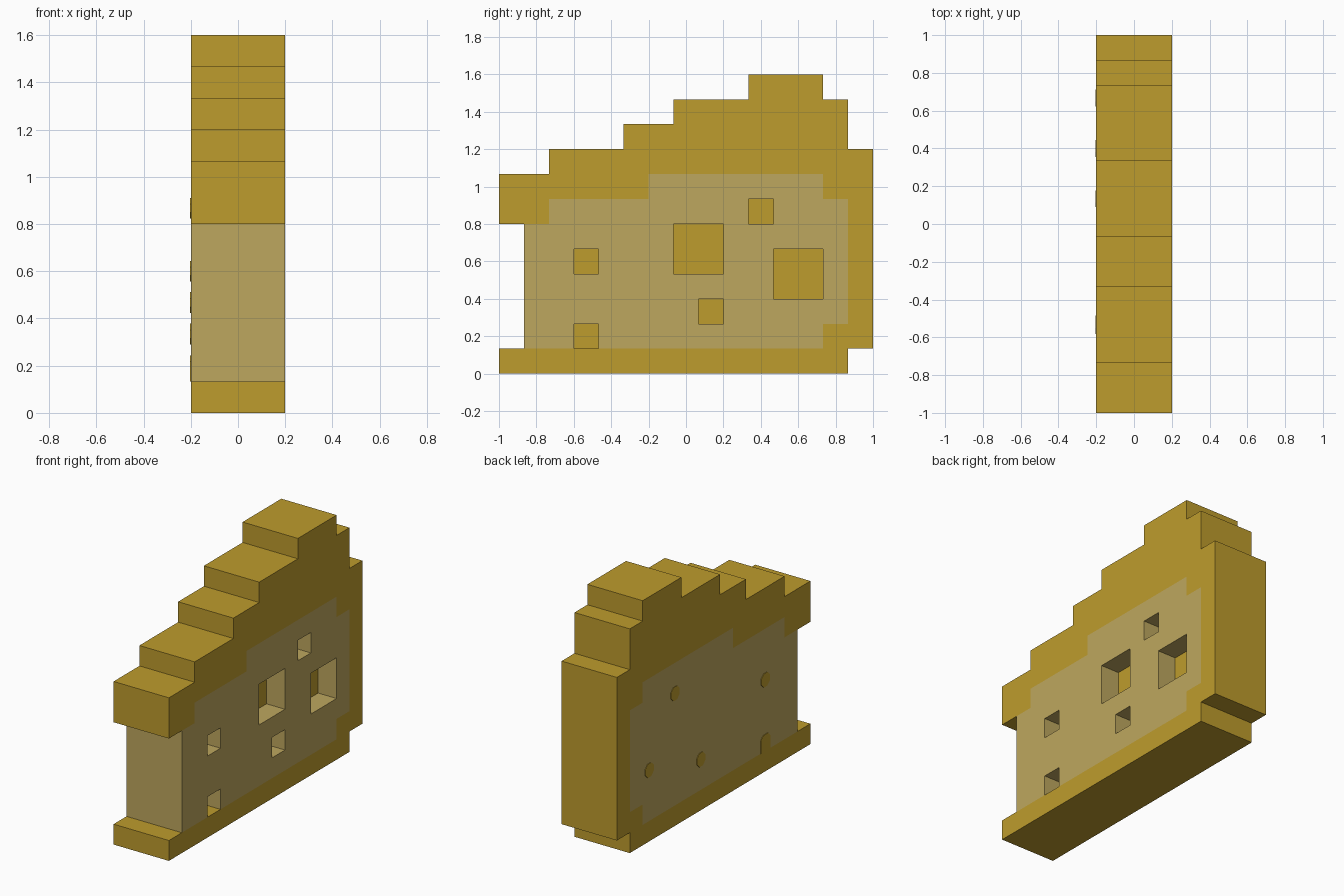
import bpy, bmesh, math
from mathutils import Vector

cube = bpy.data.objects.get("Cube")
if cube:
    bpy.data.objects.remove(cube, do_unlink=True)

U = 2 / 15            # block size
LAYERS, COLS, ROWS = 3, 15, 12


def material(name, rgb):
    m = bpy.data.materials.new(name)
    m.use_nodes = True
    m.diffuse_color = (*rgb, 1)
    b = m.node_tree.nodes["Principled BSDF"]
    b.inputs["Base Color"].default_value = (*rgb, 1)
    b.inputs["Roughness"].default_value = 0.9
    return m


mustard = material("mustard", (0.515, 0.332, 0.026))
cream = material("cream", (0.515, 0.386, 0.114))

# First and last block of each row, bottom to top
OUTLINE = [(0, 13)] + [(1, 14)] * 5 + [(0, 14)] * 2 + [(2, 14), (5, 13), (7, 13), (10, 12)]
CREAM = {1: (1, 12), 2: (1, 13), 3: (1, 13), 4: (1, 13), 5: (1, 13), 6: (2, 13), 7: (6, 12)}
# Pockets sunk into the +x side: column, row, size in blocks
POCKETS = [(3, 4, 1), (3, 1, 1), (7, 4, 2), (10, 6, 1), (8, 2, 1), (11, 3, 2)]


def in_pocket(j, k):
    return any(a <= j < a + s and b <= k < b + s for a, b, s in POCKETS)


def solid(i, j, k):
    if not (0 <= i < LAYERS and 0 <= k < ROWS):
        return False
    lo, hi = OUTLINE[k]
    return lo <= j <= hi and not (i == LAYERS - 1 and in_pocket(j, k))


def colour(i, j, k):
    if i == 1 and in_pocket(j, k):
        return 0                      # pocket backs
    lo, hi = CREAM.get(k, (1, 0))
    return 1 if lo <= j <= hi else 0


def finish(bm, name, mats):
    me = bpy.data.meshes.new(name)
    bm.to_mesh(me)
    bm.free()
    for m in mats:
        me.materials.append(m)
    ob = bpy.data.objects.new(name, me)
    bpy.context.collection.objects.link(ob)
    return ob


# Stepped block wedge: one quad for each exposed block side
bm = bmesh.new()
for i in range(LAYERS):
    for j in range(COLS):
        for k in range(ROWS):
            if not solid(i, j, k):
                continue
            centre = Vector(((i - 1) * U, (j - 7) * U, (k + 0.5) * U))
            for axis in range(3):
                for sign in (-1, 1):
                    step = [0, 0, 0]
                    step[axis] = sign
                    if solid(i + step[0], j + step[1], k + step[2]):
                        continue
                    n = Vector(step)
                    a = Vector([float(c == (axis + 1) % 3) for c in range(3)])
                    b = n.cross(a)
                    corners = [centre + (n + p * a + q * b) * U / 2
                               for p, q in ((-1, -1), (1, -1), (1, 1), (-1, 1))]
                    f = bm.faces.new([bm.verts.new(c) for c in corners])
                    f.material_index = colour(i, j, k)
bmesh.ops.remove_doubles(bm, verts=bm.verts, dist=0.001)
finish(bm, "cheese_wedge", [mustard, cream])

# Small painted spots on the -x side, thin octagonal plates
SPOTS = [(10, 6), (3, 4), (8, 2), (12, 3)]
R = 0.048
bm = bmesh.new()


def plate(points):
    x = -1.5 * U
    f = bm.faces.new([bm.verts.new((x - 0.003, y, z)) for y, z in points])
    ext = bmesh.ops.extrude_face_region(bm, geom=[f])
    verts = [v for v in ext["geom"] if isinstance(v, bmesh.types.BMVert)]
    bmesh.ops.translate(bm, verts=verts, vec=(0.004, 0, 0))


for j, k in SPOTS:
    y, z = (j - 7) * U, (k + 0.5) * U
    plate([(y + R * math.cos(t), z + R * math.sin(t))
           for t in [math.pi / 8 + n * math.pi / 4 for n in range(8)]])
# Bump joining the lower border
y, z = -4 * U, U
plate([(y - R, z), (y + R, z), (y + R, z + 0.085), (y + 0.025, z + 0.11),
       (y - 0.025, z + 0.11), (y - R, z + 0.085)])
bmesh.ops.recalc_face_normals(bm, faces=bm.faces)
finish(bm, "left_spots", [mustard])
